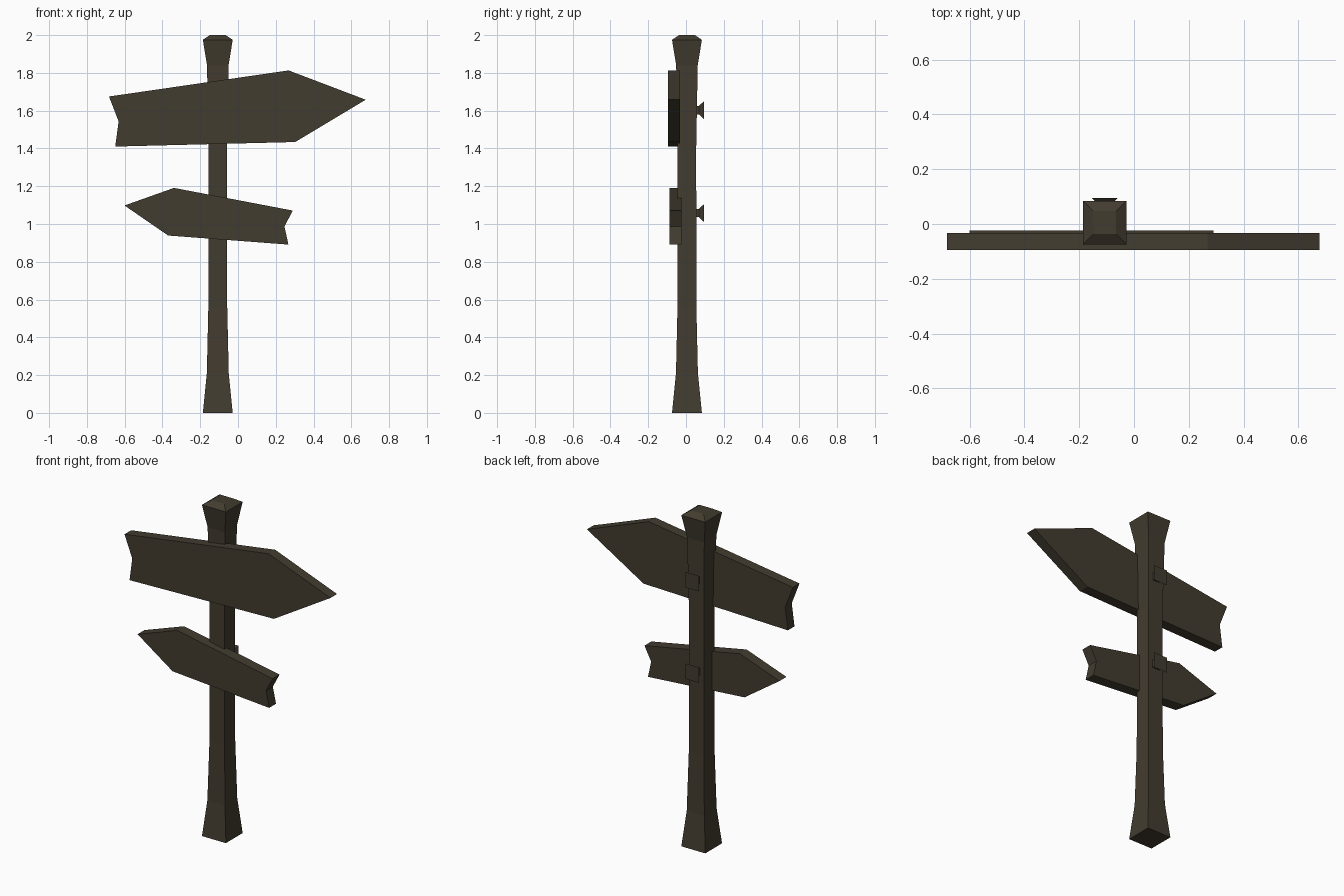
import bpy, bmesh

if "Cube" in bpy.data.objects:
    bpy.data.objects.remove(bpy.data.objects["Cube"])

wood = bpy.data.materials.new("dark weathered wood")
wood.diffuse_color = (0.055, 0.045, 0.029, 1)
wood.use_nodes = True
wood.node_tree.nodes["Principled BSDF"].inputs["Base Color"].default_value = wood.diffuse_color

POST_X, POST_Y = -0.107, 0.005


def finish(name, bm):
    bmesh.ops.recalc_face_normals(bm, faces=bm.faces)
    mesh = bpy.data.meshes.new(name)
    bm.to_mesh(mesh)
    bm.free()
    mesh.materials.append(wood)
    obj = bpy.data.objects.new(name, mesh)
    bpy.context.collection.objects.link(obj)
    return obj


def square_loft(name, sections, place):
    """Skin square rings given as (half width, distance along axis)."""
    bm = bmesh.new()
    rings = [[bm.verts.new(place(sx * h, sy * h, d))
              for sx, sy in ((-1, -1), (1, -1), (1, 1), (-1, 1))]
             for h, d in sections]
    for a, b in zip(rings, rings[1:]):
        for i in range(4):
            j = (i + 1) % 4
            bm.faces.new((a[i], a[j], b[j], b[i]))
    bm.faces.new(rings[0])
    bm.faces.new(rings[-1])
    return finish(name, bm)


def board(name, outline, front, back):
    """Extrude an arrow outline in x and z through the board thickness."""
    bm = bmesh.new()
    face = bm.faces.new([bm.verts.new((x, front, z)) for x, z in outline])
    ext = bmesh.ops.extrude_face_region(bm, geom=[face], use_keep_orig=True)
    moved = [g for g in ext["geom"] if isinstance(g, bmesh.types.BMVert)]
    bmesh.ops.translate(bm, verts=moved, vec=(0, back - front, 0))
    return finish(name, bm)


# Post: flared foot, slim shaft, flared head with chamfered cap
square_loft("post",
            [(0.079, 0), (0.058, 0.21), (0.050, 0.56), (0.049, 1.40),
             (0.057, 1.84), (0.079, 1.975), (0.042, 2.0)],
            lambda a, b, d: (POST_X + a, POST_Y + b, d))

# Upper board points right, lower board points left
board("upper_sign",
      [(-0.683, 1.675), (-0.632, 1.543), (-0.650, 1.410),
       (0.303, 1.434), (0.676, 1.658), (0.268, 1.813)], -0.094, -0.032)
board("lower_sign",
      [(-0.601, 1.098), (-0.370, 0.939), (0.267, 0.891),
       (0.246, 0.987), (0.290, 1.071), (-0.339, 1.191)], -0.088, -0.023)

# Flared pegs on the back of the post, one behind each board
for name, z in (("upper_peg", 1.603), ("lower_peg", 1.058)):
    square_loft(name, [(0.022, 0.03), (0.022, 0.068), (0.046, 0.094)],
                lambda a, b, d, z=z: (POST_X + a, d, z + b))
